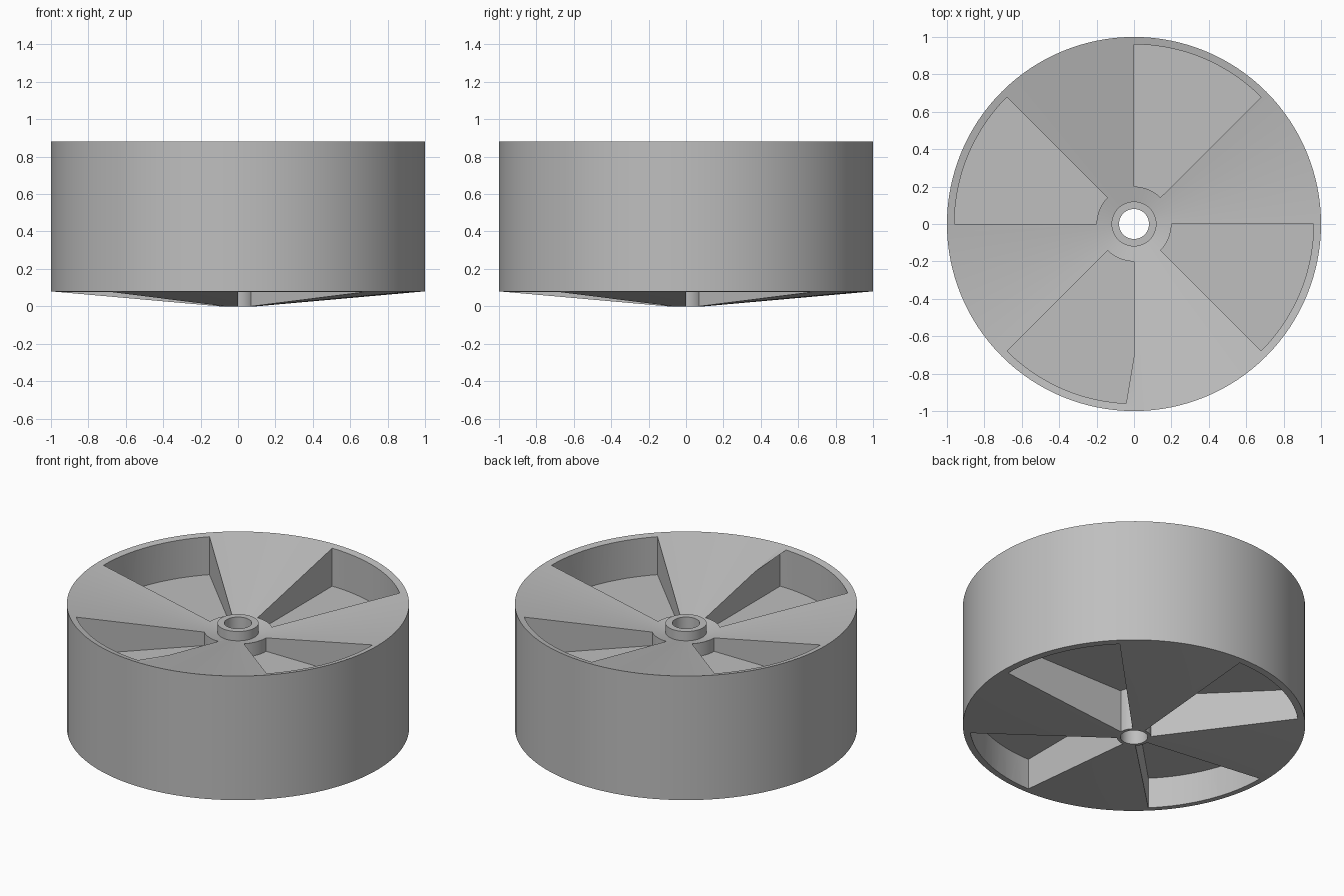
import bpy, bmesh, math

cube = bpy.data.objects.get("Cube")
if cube:
    bpy.data.objects.remove(cube, do_unlink=True)

SEGMENTS = 128
POCKET_RIM = 0.96
TOP_FLOOR, LOWER_CEILING = 0.627, 0.275

grey = bpy.data.materials.new("plain_grey")
grey.use_nodes = True
colour = (0.52, 0.52, 0.52, 1)
grey.diffuse_color = colour
grey.node_tree.nodes["Principled BSDF"].inputs["Base Color"].default_value = colour


def polar(r, angle, z):
    return (r * math.cos(angle), r * math.sin(angle), z)


def make_object(name, bm):
    bmesh.ops.recalc_face_normals(bm, faces=bm.faces)
    mesh = bpy.data.meshes.new(name)
    bm.to_mesh(mesh)
    bm.free()
    mesh.materials.append(grey)
    obj = bpy.data.objects.new(name, mesh)
    bpy.context.collection.objects.link(obj)
    return obj


def lathe(name, profile):
    """Closed ring of revolution from (radius, height) points."""
    bm = bmesh.new()
    rings = [[bm.verts.new(polar(r, math.tau * i / SEGMENTS, z)) for r, z in profile]
             for i in range(SEGMENTS)]
    n = len(profile)
    for i in range(SEGMENTS):
        a, b = rings[i], rings[(i + 1) % SEGMENTS]
        for j in range(n):
            k = (j + 1) % n
            bm.faces.new((a[j], b[j], b[k], a[k]))
    return make_object(name, bm)


def sector_cutters(name, start, inner, low, high):
    """Four eighth-turn wedges, a quarter turn apart."""
    bm = bmesh.new()
    steps = SEGMENTS // 8
    for quarter in range(4):
        first = start + quarter * math.pi / 2
        angles = [first + math.pi / 4 * i / steps for i in range(steps + 1)]
        outline = [(POCKET_RIM, a) for a in angles] + [(inner, a) for a in reversed(angles)]
        base = bm.faces.new([bm.verts.new(polar(r, a, low)) for r, a in outline])
        grown = bmesh.ops.extrude_face_region(bm, geom=[base], use_keep_orig=True)
        for v in grown["geom"]:
            if isinstance(v, bmesh.types.BMVert):
                v.co.z = high
    obj = make_object(name, bm)
    obj.hide_render = True
    return obj


# Wheel body: bore, raised hub collar, dished top, straight tread, conical underside
wheel = lathe("wheel_body", [
    (0.08, 0), (0.1, 0), (1, 0.08), (1, 0.88),
    (0.12, 0.697), (0.12, 0.757), (0.08, 0.757)])

# Alternating pockets in the top and the underside
cutters = [
    sector_cutters("top_pocket_cutter", math.pi / 4, 0.2, TOP_FLOOR, 1.2),
    sector_cutters("lower_pocket_cutter", 0, 0.1, -0.3, LOWER_CEILING)]
for cutter in cutters:
    mod = wheel.modifiers.new(cutter.name, 'BOOLEAN')
    mod.operation = 'DIFFERENCE'
    mod.solver = 'EXACT'
    mod.object = cutter

# Bake the cuts and discard the cutters
depsgraph = bpy.context.evaluated_depsgraph_get()
cut_mesh = bpy.data.meshes.new_from_object(wheel.evaluated_get(depsgraph))
wheel.modifiers.clear()
wheel.data = cut_mesh
for cutter in cutters:
    bpy.data.objects.remove(cutter, do_unlink=True)

bpy.ops.object.select_all(action='DESELECT')
wheel.select_set(True)
bpy.context.view_layer.objects.active = wheel
bpy.ops.object.shade_smooth_by_angle(angle=math.radians(20))
